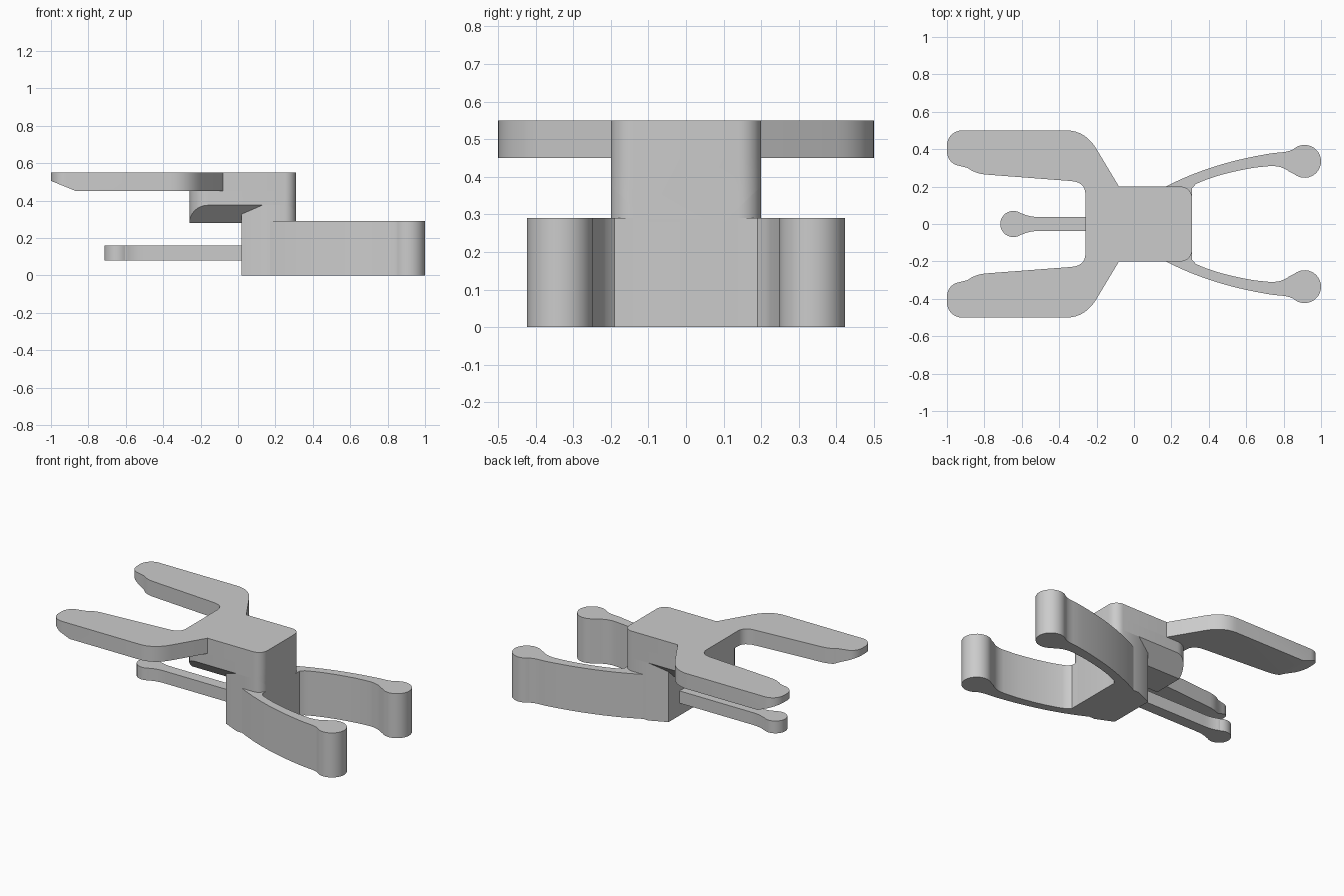
import bpy, bmesh, math
from mathutils import Vector

cube = bpy.data.objects.get("Cube")
if cube:
    bpy.data.objects.remove(cube, do_unlink=True)

grey = bpy.data.materials.new("plain grey")
grey.use_nodes = True
colour = (0.6, 0.6, 0.6, 1)
grey.diffuse_color = colour
grey.node_tree.nodes["Principled BSDF"].inputs["Base Color"].default_value = colour


def bend(a, c, b, n=8):
    """Points of a quadratic curve from a to b, pulled towards c."""
    a, b, c = Vector(a), Vector(b), Vector(c)
    return [tuple(a * (1 - t) ** 2 + c * 2 * t * (1 - t) + b * t * t)
            for t in (i / n for i in range(n + 1))]


def arc(x, y, r, start, end, n=8):
    """Points of a circular arc, angles in degrees."""
    angles = [math.radians(start + (end - start) * i / n) for i in range(n + 1)]
    return [(x + r * math.cos(a), y + r * math.sin(a)) for a in angles]


def mirrored(half):
    """Close a half outline (y > 0) across the x axis."""
    return half + [(x, -y) for x, y in reversed(half)]


def prism(name, outline, z0, z1, cuts=()):
    """Extrude an outline upwards, then slice it with (point, normal) planes."""
    bm = bmesh.new()
    face = bm.faces.new([bm.verts.new((x, y, z0)) for x, y in outline])
    top = bmesh.ops.extrude_face_region(bm, geom=[face])["geom"]
    bmesh.ops.translate(bm, vec=(0, 0, z1 - z0),
                        verts=[v for v in top if isinstance(v, bmesh.types.BMVert)])
    for point, normal in cuts:
        cut = bmesh.ops.bisect_plane(bm, geom=bm.verts[:] + bm.edges[:] + bm.faces[:],
                                     plane_co=point, plane_no=normal, clear_outer=True)
        edges = [e for e in cut["geom_cut"] if isinstance(e, bmesh.types.BMEdge)]
        bmesh.ops.edgeloop_fill(bm, edges=edges)
    bmesh.ops.recalc_face_normals(bm, faces=bm.faces[:])
    mesh = bpy.data.meshes.new(name)
    bm.to_mesh(mesh)
    bm.free()
    mesh.materials.append(grey)
    obj = bpy.data.objects.new(name, mesh)
    bpy.context.collection.objects.link(obj)
    bpy.ops.object.select_all(action="DESELECT")
    obj.select_set(True)
    bpy.context.view_layer.objects.active = obj
    bpy.ops.object.shade_smooth_by_angle(angle=math.radians(25))
    return obj


# Forked top plate, with the underside of both prong tips cut at a slant
front_corner = arc(0.25, 0.14, 0.06, 0, 90)
plate = (front_corner + [(-0.08, 0.2)]
         + bend((-0.2, 0.4), (-0.26, 0.5), (-0.36, 0.5))
         + arc(-0.92, 0.42, 0.08, 90, 180)
         + bend((-1, 0.38), (-0.99, 0.32), (-0.93, 0.31))
         + bend((-0.89, 0.3), (-0.85, 0.27), (-0.8, 0.265), 4)
         + bend((-0.34, 0.23), (-0.26, 0.225), (-0.26, 0.16)))
prism("forked_top_plate", mirrored(plate), 0.45, 0.55,
      [((-0.865, 0, 0.45), (-0.055, 0, -0.135))])

# Body block under the plate, with chamfered lower side edges
block = front_corner + arc(-0.16, 0.1, 0.1, 90, 180)
prism("body_block", mirrored(block), 0.28, 0.45,
      [((0, s * 0.2, 0.375), (0, s * 0.095, -0.1)) for s in (1, -1)])

# Base that carries the body down to the ground
prism("base_block", mirrored(front_corner + [(0.13, 0.2), (0.02, 0.15)]), 0, 0.375)

# Pair of curved arms with round ends
arm = (bend((0.17, 0.2), (0.42, 0.33), (0.75, 0.38), 14)
       + bend((0.78, 0.382), (0.82, 0.385), (0.848, 0.397), 4)
       + arc(0.912, 0.335, 0.088, 130, -130, 24)
       + bend((0.83, 0.28), (0.79, 0.312), (0.73, 0.31), 6)
       + bend((0.65, 0.302), (0.45, 0.27), (0.33, 0.213), 10)
       + [(0.31, 0.19), (0.31, 0.14), (0.2, 0.14)])
for side, s in (("left", 1), ("right", -1)):
    prism(side + "_arm", [(x, s * y) for x, y in arm], 0, 0.29)

# Thin tail with a round tip
tail = ([(0.05, 0.037), (-0.5, 0.037)]
        + bend((-0.53, 0.038), (-0.57, 0.042), (-0.6, 0.057), 5)
        + arc(-0.645, 0, 0.07, 55, 179, 12))
prism("tail", mirrored(tail), 0.08, 0.16)
